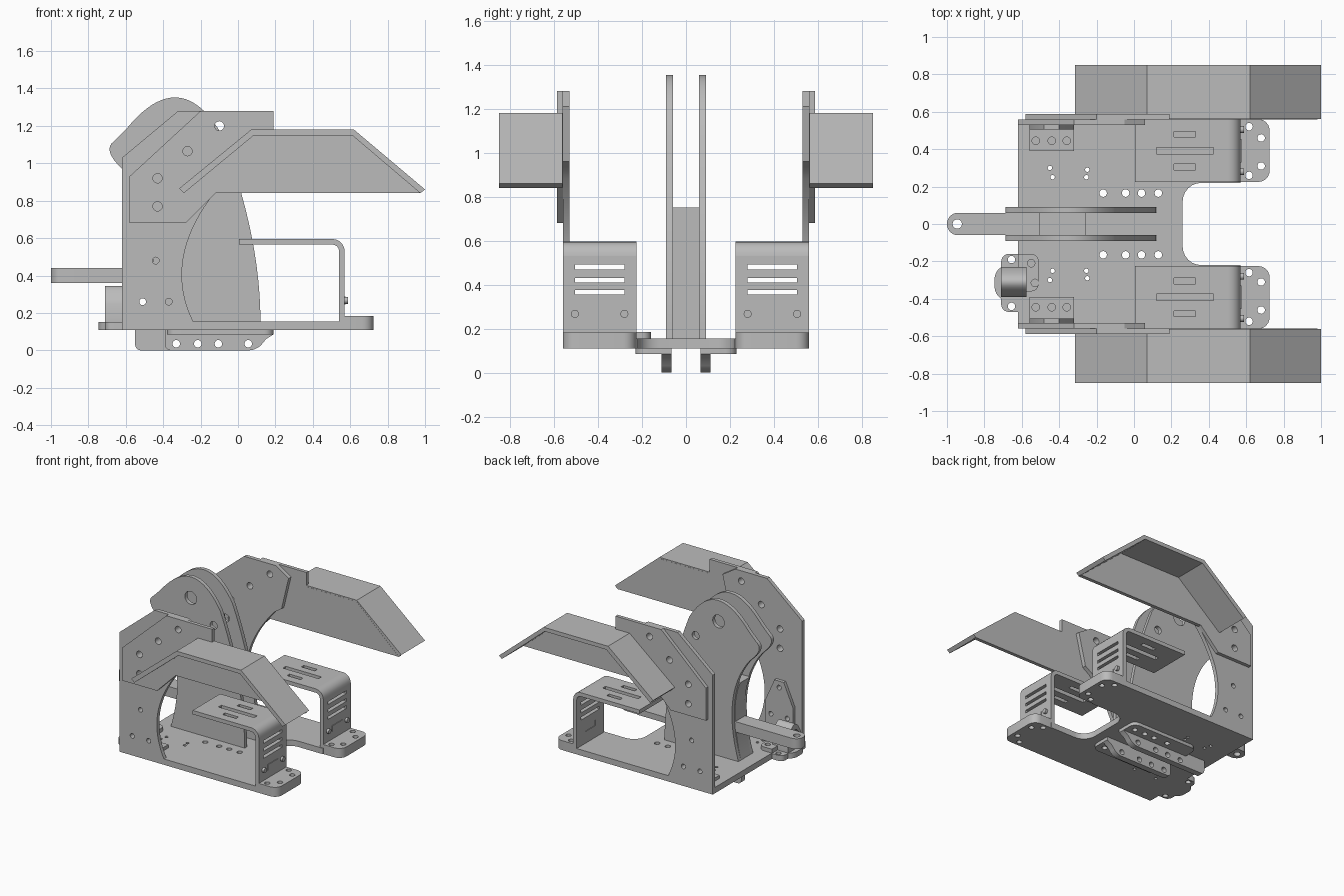
import bpy, bmesh, math
from mathutils import Vector

cube = bpy.data.objects.get("Cube")
if cube:
    bpy.data.objects.remove(cube, do_unlink=True)

grey = bpy.data.materials.new("plain grey")
grey.use_nodes = True
COLOUR = (0.5, 0.5, 0.5, 1)
grey.diffuse_color = COLOUR
grey.node_tree.nodes["Principled BSDF"].inputs["Base Color"].default_value = COLOUR


def circle(u, v, r, n=20):
    return [(u + r * math.cos(math.tau * i / n), v + r * math.sin(math.tau * i / n)) for i in range(n)]


def rect(u0, u1, v0, v1):
    return [(u0, v0), (u1, v0), (u1, v1), (u0, v1)]


def arc(a, b, c, n=20):
    """Points of the parabola-like curve from a to c that passes b half way."""
    a, b, c = Vector(a), Vector(b), Vector(c)
    m = 2 * b - (a + c) / 2
    return [tuple(a * (1 - t) ** 2 + m * 2 * t * (1 - t) + c * t * t) for t in (i / n for i in range(n + 1))]


def rounded(points, n=6):
    """Round each corner given as (u, v, radius)."""
    out = []
    for i, p in enumerate(points):
        if len(p) == 2:
            out.append(p)
            continue
        c, r = Vector(p[:2]), p[2]
        a = c + (Vector(points[i - 1][:2]) - c).normalized() * r
        b = c + (Vector(points[(i + 1) % len(points)][:2]) - c).normalized() * r
        o = a + b - c
        for k in range(n + 1):
            t = math.pi / 2 * k / n
            out.append(tuple(o + (a - o) * math.cos(t) + (b - o) * math.sin(t)))
    return out


def plate(name, axis, lo, hi, outline, holes=()):
    """Flat plate with through holes, standing across the given axis."""
    lo, hi = min(lo, hi), max(lo, hi)
    curve = bpy.data.curves.new(name, "CURVE")
    curve.dimensions, curve.fill_mode, curve.extrude = "2D", "BOTH", (hi - lo) / 2
    for loop in [rounded(outline), *holes]:
        spline = curve.splines.new("POLY")
        spline.points.add(len(loop) - 1)
        for point, (u, v) in zip(spline.points, loop):
            point.co = (u, v, 0, 1)
        spline.use_cyclic_u = True
    temp = bpy.data.objects.new(name + "_outline", curve)
    bpy.context.collection.objects.link(temp)
    graph = bpy.context.evaluated_depsgraph_get()
    mesh = bpy.data.meshes.new_from_object(temp.evaluated_get(graph))
    bpy.data.objects.remove(temp, do_unlink=True)
    bm = bmesh.new()
    bm.from_mesh(mesh)
    bmesh.ops.remove_doubles(bm, verts=bm.verts, dist=0.0002)
    for vert in bm.verts:
        u, v, w = vert.co
        w += (lo + hi) / 2
        vert.co = {"x": (w, u, v), "y": (u, w, v), "z": (u, v, w)}[axis]
    bmesh.ops.recalc_face_normals(bm, faces=bm.faces)
    bm.to_mesh(mesh)
    bm.free()
    mesh.materials.clear()
    mesh.materials.append(grey)
    obj = bpy.data.objects.new(name, mesh)
    bpy.context.collection.objects.link(obj)
    bpy.ops.object.select_all(action="DESELECT")
    bpy.context.view_layer.objects.active = obj
    obj.select_set(True)
    bpy.ops.object.shade_smooth_by_angle(angle=math.radians(30))
    return obj


# Base plate with a rounded notch between two prongs
base_holes = []
for s in (1, -1):
    base_holes += [circle(x, s * 0.165, 0.02) for x in (-0.165, -0.045, 0.04, 0.13)]
    base_holes += [circle(x, s * y, 0.012, 12) for x, y in ((-0.45, 0.3), (-0.25, 0.29), (-0.435, 0.25), (-0.255, 0.25))]
plate("base_plate", "z", 0.11, 0.155,
      [(-0.62, -0.56), (0.57, -0.56), (0.57, -0.22), (0.26, -0.22, 0.1), (0.26, 0.22, 0.1),
       (0.57, 0.22), (0.57, 0.56), (-0.62, 0.56)], base_holes)

wall_holes = [circle(x, z, 0.025) for x, z in ((-0.43, 0.92), (-0.43, 0.77), (-0.27, 1.065), (-0.1, 1.2))]
screw_holes = [circle(x, z, 0.018) for x, z in ((-0.51, 0.26), (-0.37, 0.26), (-0.44, 0.48))]

for side, s in (("left", -1), ("right", 1)):
    # Tall side plate with a curved front opening
    plate("side_plate_" + side, "y", s * 0.53, s * 0.56,
          [(-0.62, 0.155), (-0.62, 1.03), (-0.32, 1.28), (-0.05, 1.28), (0.06, 1.21), (0.0, 0.96)]
          + arc((-0.06, 0.92), (-0.285, 0.53), (-0.24, 0.155)), wall_holes + screw_holes)
    # Outer wall and the bent fender sheet it carries
    plate("fender_wall_" + side, "y", s * 0.56, s * 0.587,
          [(-0.58, 0.68), (-0.58, 0.93), (-0.2, 1.28), (0.19, 1.28), (0.19, 1.17), (0.62, 1.17),
           (0.98, 0.84), (-0.12, 0.84), (-0.28, 0.68)], wall_holes)
    plate("fender_sheet_" + side, "y", s * 0.561, s * 0.85,
          [(-0.315, 0.865), (0.07, 1.18), (0.62, 1.18), (1.0, 0.86), (0.975, 0.84), (0.61, 1.15),
           (0.085, 1.15), (-0.29, 0.84)])
    # Gusset bracket inside the side plate
    plate("gusset_foot_" + side, "z", 0.155, 0.18, rect(-0.56, -0.32, s * 0.39, s * 0.53),
          [circle(x, s * 0.445, 0.02) for x in (-0.525, -0.44, -0.36)])
    plate("gusset_upright_" + side, "y", s * 0.505, s * 0.53,
          [(-0.56, 0.18), (-0.56, 0.35), (-0.48, 0.53), (-0.4, 0.53), (-0.32, 0.35), (-0.32, 0.18)], screw_holes)
    # Bent hoop bracket with slots over each prong
    plate("hoop_top_" + side, "z", 0.565, 0.595, rect(0.005, 0.5, s * 0.225, s * 0.56),
          [rect(0.215, 0.33, s * 0.465, s * 0.495), rect(0.12, 0.425, s * 0.375, s * 0.41),
           rect(0.215, 0.33, s * 0.29, s * 0.32)])
    plate("hoop_bend_" + side, "y", s * 0.225, s * 0.56,
          [(0.5, 0.595), (0.57, 0.595, 0.065), (0.57, 0.53), (0.54, 0.53), (0.54, 0.565, 0.034), (0.5, 0.565)])
    plate("hoop_front_" + side, "x", 0.54, 0.57, rect(s * 0.225, s * 0.56, 0.155, 0.53),
          [rect(s * 0.28, s * 0.505, z - 0.011, z + 0.011) for z in (0.365, 0.42, 0.48)]
          + [rect(s * 0.33, s * 0.455, 0.245, 0.288)])
    for y in (0.28, 0.505):
        plate("hoop_peg_" + side, "x", 0.57, 0.588, circle(s * y, 0.267, 0.018))
    plate("hoop_socket_" + side, "x", 0.545, 0.575, rect(s * 0.33, s * 0.455, 0.245, 0.288))
    # Raised toe pad with four holes
    plate("toe_pad_" + side, "z", 0.11, 0.183,
          [(0.57, s * 0.225), (0.725, s * 0.225, 0.06), (0.725, s * 0.56, 0.06), (0.57, s * 0.56)],
          [circle(x, s * y, 0.02) for x, y in ((0.615, 0.52), (0.615, 0.26), (0.68, 0.46), (0.68, 0.31))])
    # Centre cheek plates with a domed head
    plate("centre_cheek_" + side, "y", s * 0.06, s * 0.09,
          arc((0.12, 0.155), (0.075, 0.6), (-0.06, 1.08), 12)
          + arc((-0.09, 1.16), (-0.33, 1.352), (-0.6, 1.18))
          + arc((-0.66, 1.12), (-0.685, 1.06), (-0.62, 0.97), 8)
          + arc((-0.6, 0.95), (-0.46, 0.6), (-0.51, 0.155)),
          [circle(-0.34, 1.19, 0.05), circle(-0.145, 1.03, 0.03)])
    # Angle rail under the base
    start = -0.55 if s > 0 else -0.39
    plate("rail_web_" + side, "y", s * 0.065, s * 0.112,
          [(start, 0.11), (start, 0.0, 0.03), (0.1, 0.0, 0.04), (0.15, 0.06), (0.19, 0.085), (0.19, 0.11)],
          [circle(x, 0.035, 0.02) for x in (-0.33, -0.215, -0.105, 0.055)])
    plate("rail_flange_" + side, "z", 0.085, 0.11,
          [(-0.38, s * 0.1), (0.19, s * 0.1), (0.19, s * 0.23, 0.05), (-0.38, s * 0.23, 0.05)],
          [circle(x, s * 0.165, 0.02) for x in (-0.165, -0.045, 0.04, 0.13)])

# Spacer between the cheeks, and the rear pull arm
plate("centre_spacer", "y", -0.06, 0.06,
      [(-0.26, 0.155), (-0.26, 0.75)] + arc((-0.505, 0.75), (-0.46, 0.5), (-0.51, 0.155)))
plate("pull_arm", "z", 0.36, 0.44,
      [(-0.4, -0.06), (-0.4, 0.06), (-1.0, 0.06, 0.059), (-1.0, -0.06, 0.059)],
      [circle(-0.945, 0, 0.025)])

# Rear cable clamp
plate("clamp_foot", "z", 0.11, 0.152,
      [(-0.62, -0.16), (-0.71, -0.16, 0.04), (-0.71, -0.23), (-0.745, -0.26, 0.03), (-0.745, -0.37, 0.03),
       (-0.71, -0.4), (-0.71, -0.47, 0.04), (-0.62, -0.47)],
      [circle(-0.655, -0.19, 0.02), circle(-0.655, -0.44, 0.02)])
plate("clamp_tab", "z", 0.155, 0.185,
      [(-0.62, -0.16), (-0.51, -0.16, 0.04), (-0.51, -0.36, 0.04), (-0.62, -0.36)],
      [circle(-0.55, -0.21, 0.02), circle(-0.53, -0.315, 0.02)])
plate("clamp_barrel", "x", -0.71, -0.575,
      [(-0.39, 0.15), (-0.23, 0.15)] + arc((-0.23, 0.25), (-0.31, 0.345), (-0.39, 0.25), 16),
      [circle(-0.31, 0.25, 0.05)])
